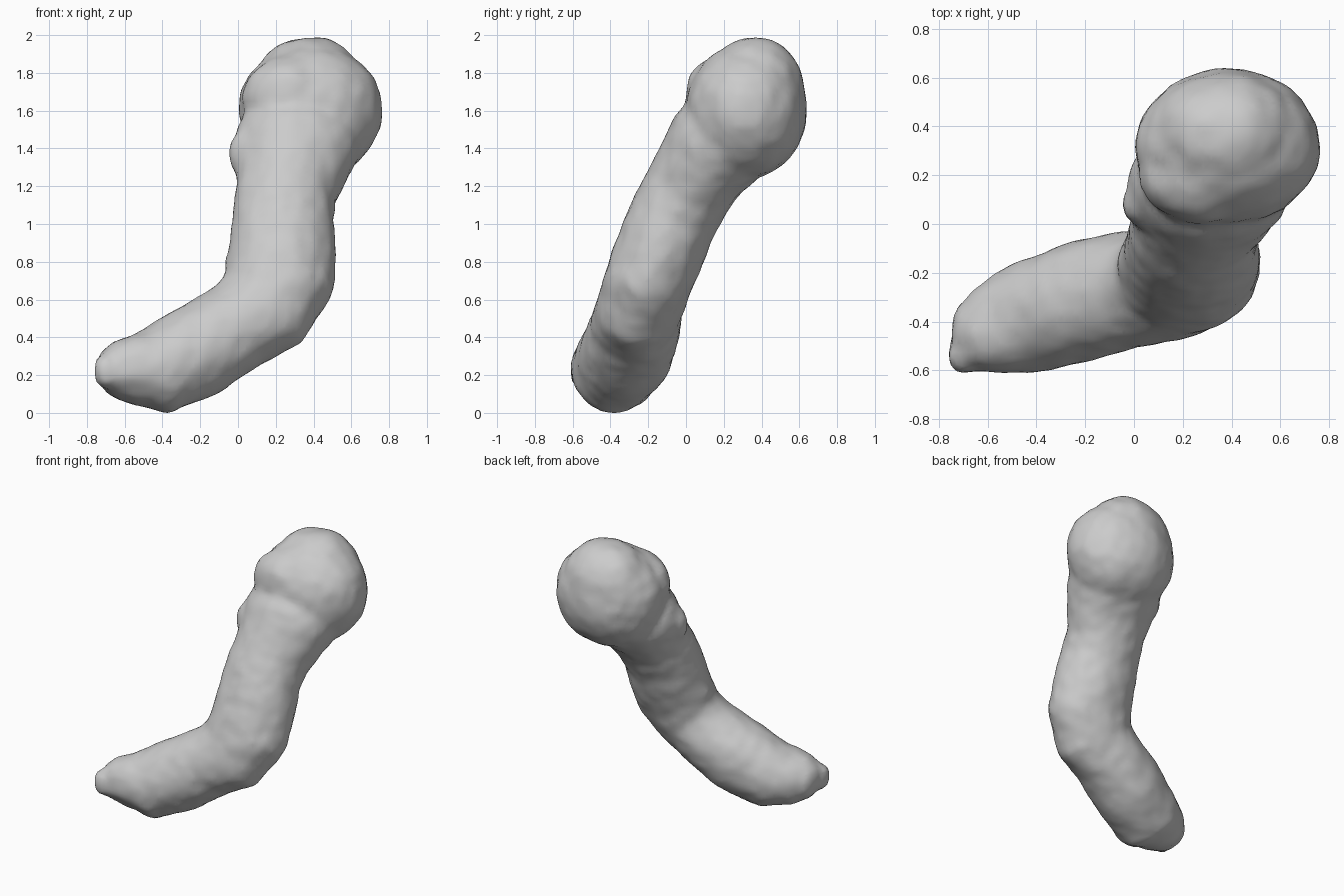
import bpy, bmesh, math
from mathutils import Vector, Matrix, noise

cube = bpy.data.objects.get("Cube")
if cube:
    bpy.data.objects.remove(cube)

# Plain grey clay
clay = bpy.data.materials.new("grey_clay")
clay.use_nodes = True
GREY = (0.6, 0.6, 0.6, 1)
clay.diffuse_color = GREY
clay.node_tree.nodes["Principled BSDF"].inputs["Base Color"].default_value = GREY

# Centre line: position, radius in the bend plane, radius across it
PATH = [
    ((-0.735, -0.50, 0.26), 0.08, 0.05),
    ((-0.68, -0.475, 0.25), 0.135, 0.15),
    ((-0.57, -0.435, 0.25), 0.175, 0.20),
    ((-0.43, -0.385, 0.236), 0.236, 0.235),
    ((-0.20, -0.31, 0.35), 0.25, 0.25),
    ((-0.02, -0.27, 0.465), 0.24, 0.24),
    ((0.14, -0.25, 0.57), 0.275, 0.23),
    ((0.22, -0.195, 0.73), 0.30, 0.235),
    ((0.235, -0.13, 0.89), 0.285, 0.24),
    ((0.24, -0.065, 1.06), 0.27, 0.24),
    ((0.255, 0.015, 1.20), 0.27, 0.24),
    ((0.29, 0.11, 1.36), 0.315, 0.25),
    ((0.34, 0.24, 1.52), 0.33, 0.27),
]
ACROSS = Vector((0, -0.9, 0.42)).normalized()
SIDES = 20


def add_tube(bm):
    points = [Vector(p) for p, _, _ in PATH]
    rings = []
    for i, (_, wide, deep) in enumerate(PATH):
        tangent = (points[min(i + 1, len(points) - 1)] - points[max(i - 1, 0)]).normalized()
        across = (ACROSS - tangent * ACROSS.dot(tangent)).normalized()
        side = across.cross(tangent)
        rings.append([bm.verts.new(points[i] + side * wide * math.cos(a) + across * deep * math.sin(a))
                      for a in (2 * math.pi * k / SIDES for k in range(SIDES))])
    for a, b in zip(rings, rings[1:]):
        for k in range(SIDES):
            n = (k + 1) % SIDES
            bm.faces.new((a[k], a[n], b[n], b[k]))
    bm.faces.new(rings[0][::-1])
    bm.faces.new(rings[-1])
    bmesh.ops.recalc_face_normals(bm, faces=bm.faces)


def add_ball(bm, centre, radii):
    matrix = Matrix.Translation(centre) @ Matrix.Diagonal((*radii, 1))
    bmesh.ops.create_icosphere(bm, subdivisions=3, radius=1, matrix=matrix)


bm = bmesh.new()
add_tube(bm)
add_ball(bm, (0.385, 0.32, 1.615), (0.385, 0.32, 0.365))  # head
add_ball(bm, (0.38, 0.365, 1.72), (0.31, 0.265, 0.29))    # crown
add_ball(bm, (0.31, 0.165, 1.43), (0.34, 0.275, 0.275))   # jaw
add_ball(bm, (0.27, 0.19, 1.69), (0.25, 0.19, 0.22))      # brow
add_ball(bm, (0.04, 0.08, 1.39), (0.09, 0.09, 0.13))      # bump beside the neck
add_ball(bm, (-0.695, -0.54, 0.24), (0.075, 0.08, 0.10))  # toe
mesh = bpy.data.meshes.new("bent_body")
bm.to_mesh(mesh)
bm.free()
body = bpy.data.objects.new("bent_body", mesh)
bpy.context.scene.collection.objects.link(body)

# Fuse the volumes into one skin and soften the joins
remesh = body.modifiers.new("fuse", "REMESH")
remesh.mode = "VOXEL"
remesh.voxel_size = 0.03
soften = body.modifiers.new("soften", "SMOOTH")
soften.factor = 0.5
soften.iterations = 4
depsgraph = bpy.context.evaluated_depsgraph_get()
skin = bpy.data.meshes.new_from_object(body.evaluated_get(depsgraph))
body.modifiers.clear()
body.data = skin
bpy.data.meshes.remove(mesh)
skin.name = "bent_body"

# Hand-moulded unevenness
normals = [v.normal.copy() for v in skin.vertices]
for v, n in zip(skin.vertices, normals):
    v.co += n * (0.008 * noise.noise(v.co * 5) + 0.006 * noise.noise(v.co * 12))

# Stand on the ground
low = min(v.co.z for v in skin.vertices)
for v in skin.vertices:
    v.co.z -= low

skin.materials.clear()
skin.materials.append(clay)
for face in skin.polygons:
    face.use_smooth = True
    face.material_index = 0
